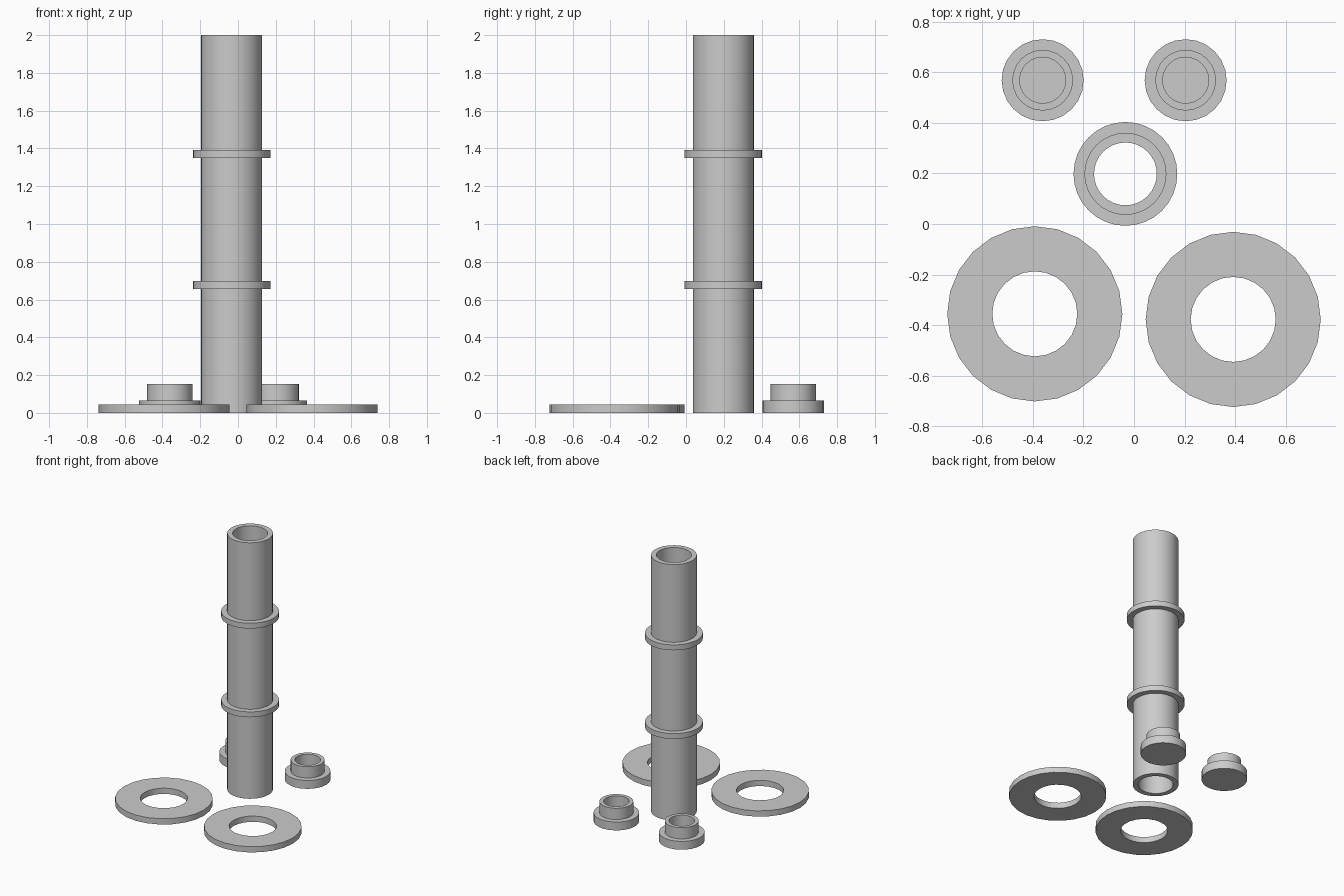
import bpy
import bmesh
from math import tau, radians
from mathutils import Vector

cube = bpy.data.objects.get("Cube")
if cube:
    bpy.data.objects.remove(cube, do_unlink=True)

# One plain grey for every part
GREY = (0.6, 0.6, 0.6, 1.0)
grey = bpy.data.materials.new("plain grey")
grey.use_nodes = True
grey.diffuse_color = GREY
grey.node_tree.nodes["Principled BSDF"].inputs["Base Color"].default_value = GREY


def lathe(name, profile, location, sides, closed=True):
    """Turn a (radius, height) outline around the vertical axis."""
    bm = bmesh.new()
    verts = [bm.verts.new((r, 0, z)) for r, z in profile]
    pairs = list(zip(verts, verts[1:]))
    if closed:
        pairs.append((verts[-1], verts[0]))
    edges = [bm.edges.new(p) for p in pairs]
    bmesh.ops.spin(bm, geom=verts + edges, cent=Vector(), axis=(0, 0, 1),
                   angle=tau, steps=sides)
    bmesh.ops.remove_doubles(bm, verts=bm.verts, dist=0.0005)
    bmesh.ops.recalc_face_normals(bm, faces=bm.faces)
    mesh = bpy.data.meshes.new(name)
    bm.to_mesh(mesh)
    bm.free()
    mesh.materials.append(grey)
    obj = bpy.data.objects.new(name, mesh)
    obj.location = location
    bpy.context.collection.objects.link(obj)
    bpy.ops.object.select_all(action='DESELECT')
    obj.select_set(True)
    bpy.context.view_layer.objects.active = obj
    bpy.ops.object.shade_smooth_by_angle(angle=radians(30))
    return obj


def ring(name, inner, outer, height, location, sides):
    outline = [(inner, 0), (outer, 0), (outer, height), (inner, height)]
    return lathe(name, outline, location, sides)


# Upright tube, open at both ends, with two collars
TUBE_X, TUBE_Y = -0.034, 0.198
ring("tube", 0.124, 0.162, 2.0, (TUBE_X, TUBE_Y, 0), 32)
for name, z in (("lower_collar", 0.657), ("upper_collar", 1.35)):
    ring(name, 0.15, 0.205, 0.042, (TUBE_X, TUBE_Y, z), 32)

# Flat washers lying in front
for name, x, y in (("right_washer", -0.392, -0.355), ("left_washer", 0.392, -0.377)):
    ring(name, 0.168, 0.346, 0.045, (x, y, 0), 24)

# Flanged end caps at the back: solid base with a hollow neck
cap = [(0, 0), (0.162, 0), (0.162, 0.065), (0.12, 0.065),
       (0.12, 0.153), (0.091, 0.153), (0.091, 0.065), (0, 0.065)]
for name, x in (("right_end_cap", -0.361), ("left_end_cap", 0.204)):
    lathe(name, cap, (x, 0.568, 0), 24, closed=False)
